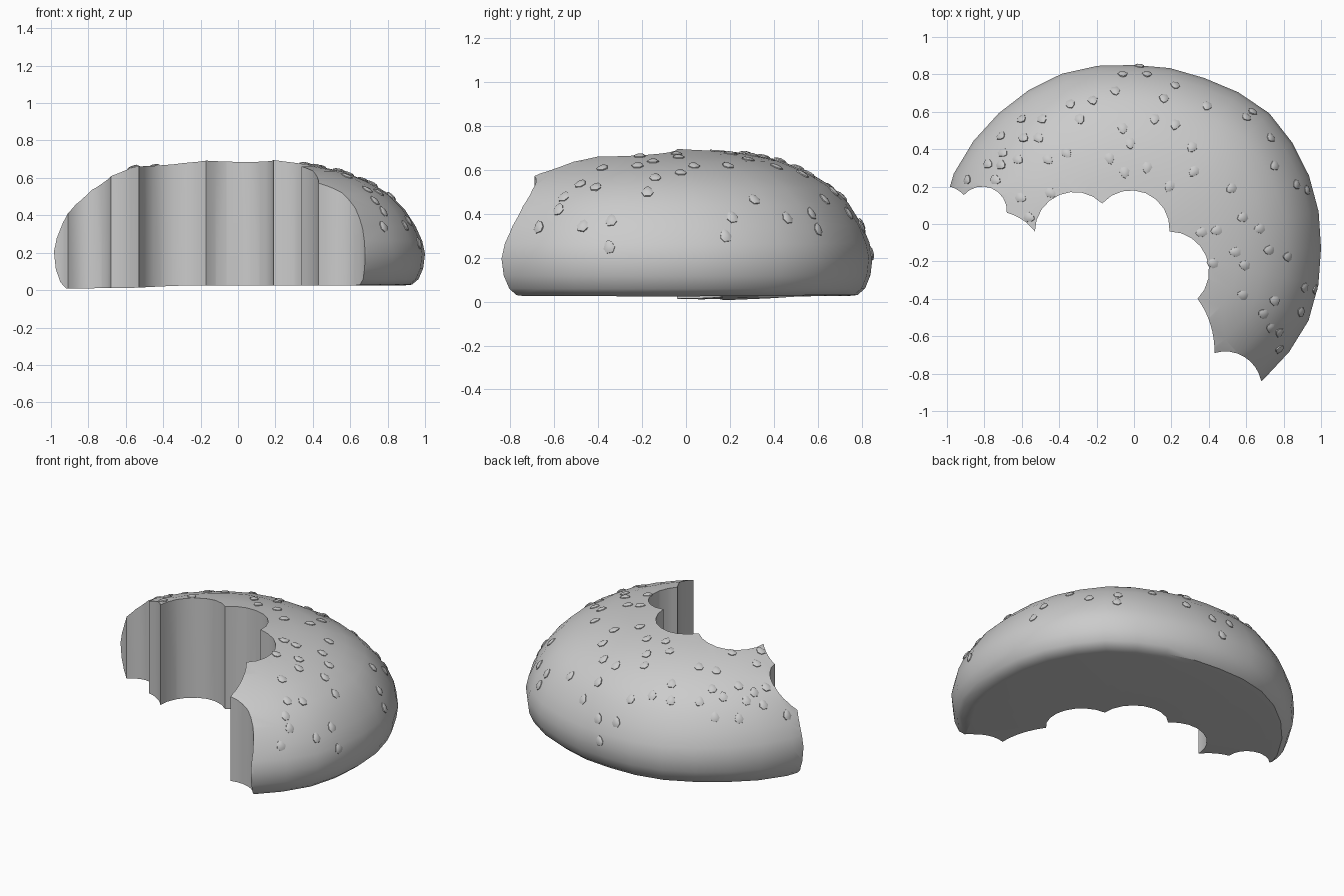
import bpy, bmesh, math
from mathutils import Vector, Matrix
from mathutils.bvhtree import BVHTree

if "Cube" in bpy.data.objects:
    bpy.data.objects.remove(bpy.data.objects["Cube"])

CENTRE = Vector((0, -0.13, 0))
SEGS = 32


def new_object(name, bm):
    mesh = bpy.data.meshes.new(name)
    bmesh.ops.recalc_face_normals(bm, faces=bm.faces)
    bm.to_mesh(mesh)
    obj = bpy.data.objects.new(name, mesh)
    bpy.context.collection.objects.link(obj)
    return obj


def smooth(obj, angle):
    bpy.ops.object.select_all(action='DESELECT')
    obj.select_set(True)
    bpy.context.view_layer.objects.active = obj
    bpy.ops.object.shade_smooth_by_angle(angle=math.radians(angle))


# Bun: domed profile swept round a slightly uneven outline
profile = [(0.2, 0.7), (0.4, 0.675), (0.56, 0.645), (0.7, 0.59), (0.81, 0.525),
           (0.89, 0.445), (0.95, 0.35), (0.985, 0.27), (1.0, 0.2),
           (0.99, 0.12), (0.965, 0.06), (0.93, 0.03), (0.88, 0.025)]
radii = [1.0, 1.013, 1.022, 0.985, 0.98, 1.01, 1.022, 1.043,
         1.04, 1.02, 1.0, 1.0, 1.0, 0.99, 0.985, 1.01]   # every 22.5 degrees


def shape_point(r, z, i):
    a = i * math.tau / SEGS
    k = i * 16 / SEGS
    lo = int(k)
    s = radii[lo % 16] * (1 - k + lo) + radii[(lo + 1) % 16] * (k - lo)
    x, y = r * s * math.cos(a), CENTRE.y + r * s * math.sin(a)
    z -= 0.02 * x * z / 0.7
    if z < 0.2:                                   # sagging left rim
        z -= 0.028 * min(1, max(0, (-x - 0.6) / 0.35)) * (1 - z / 0.2)
    return (x, y, z)


bm = bmesh.new()
rings = [[bm.verts.new(shape_point(r, z, i)) for i in range(SEGS)] for r, z in profile]
for a, b in zip(rings, rings[1:]):
    for i in range(SEGS):
        j = (i + 1) % SEGS
        bm.faces.new((a[i], b[i], b[j], a[j]))
for ring, z in ((rings[0], 0.705), (rings[-1], 0.025)):
    pole = bm.verts.new((0, CENTRE.y, z))
    for i in range(SEGS):
        bm.faces.new((ring[i], ring[(i + 1) % SEGS], pole))
bun = new_object("bun", bm)
tree = BVHTree.FromBMesh(bm)

# Bite: chain of tooth arcs, extruded as a cutter
cusps = [(0.68, -0.84), (0.43, -0.69), (0.34, -0.4), (0.19, -0.04), (-0.17, 0.11),
         (-0.53, -0.04), (-0.68, 0.06), (-0.91, 0.155), (-1.02, 0.205)]
depths = [0.065, 0.025, 0.13, 0.14, 0.13, 0.015, 0.09, 0.012]
outline = [(0.7, -0.95)]
for p, q, d in zip(cusps, cusps[1:], depths):
    p, q = Vector(p), Vector(q)
    n = Vector(((q - p).y, -(q - p).x)).normalized()
    half = (q - p).length / 2
    rad = (half * half + d * d) / (2 * d)
    mid = (p + q) / 2
    c = mid - n * (rad - d)
    sweep = math.asin(min(1, half / rad))
    u = (q - p).normalized()
    for k in range(8):
        t = sweep * (k / 4 - 1)
        outline.append(tuple(c + n * rad * math.cos(t) + u * rad * math.sin(t)))
outline += [cusps[-1], (-1.3, 0.3), (-1.3, -1.4), (0.72, -1.4)]
bm = bmesh.new()
face = bm.faces.new([bm.verts.new((x, y, -0.3)) for x, y in outline])
ext = bmesh.ops.extrude_face_region(bm, geom=[face])["geom"]
bmesh.ops.translate(bm, vec=(0, 0, 1.5), verts=[g for g in ext if isinstance(g, bmesh.types.BMVert)])
cutter = new_object("bite_cutter", bm)
cutter.hide_render = True
mod = bun.modifiers.new("bite", 'BOOLEAN')
mod.operation, mod.solver, mod.object = 'DIFFERENCE', 'EXACT', cutter
bpy.context.view_layer.objects.active = bun
bpy.ops.object.modifier_apply(modifier=mod.name)
bpy.data.objects.remove(cutter)
smooth(bun, 35)

# Sesame seeds: flat teardrops lying on the crust, tips pointing uphill
top_seeds = [(-.06, .8), (.07, .8), (.03, .843), (-.1, .71), (.22, .74), (.16, .67), (-.34, .64),
             (-.22, .66), (-.29, .56), (-.06, .51), (.11, .56), (.22, .53), (.39, .63), (.6, .57),
             (-.6, .56), (-.49, .56), (-.59, .46), (-.51, .46), (-.71, .47), (-.7, .38), (-.78, .32),
             (-.71, .315), (-.62, .345), (-.46, .345), (-.36, .38), (-.13, .35), (-.02, .43),
             (-.05, .275), (.07, .3), (.31, .41), (.32, .28), (.19, .2), (.52, .19), (.73, .46),
             (.75, .31), (-.89, .235), (-.74, .235), (-.605, .14), (-.56, .035), (-.445, .165),
             (.58, .035), (.36, -.045), (.44, -.035), (.67, -.025), (.54, -.15), (.72, -.14),
             (.82, -.175), (.59, -.22), (.42, -.21), (.58, -.38), (.75, -.41), (.69, -.48),
             (.73, -.555)]
side_seeds = [(-.67, .34), (-.58, .42), (-.47, .345), (-.34, .37), (-.35, .25),
              (.21, .385), (.18, .3), (.6, .33)]      # (y, z) on the right flank
hits = [tree.ray_cast(Vector((x, y, 2)), Vector((0, 0, -1))) for x, y in top_seeds]
hits += [tree.ray_cast(Vector((2, y, z)), Vector((-1, 0, 0))) for y, z in side_seeds]

bm = bmesh.new()
for loc, nor, *_ in hits:
    if loc is None:
        continue
    if nor.dot(loc - Vector((0, CENTRE.y, 0.2))) < 0:
        nor = -nor
    inward = CENTRE - loc
    inward.z = 0
    up = (inward - nor * inward.dot(nor)).normalized()
    side = up.cross(nor)
    frame = Matrix((side, up, nor)).transposed().to_4x4()
    frame.translation = loc + nor * 0.001
    verts = bmesh.ops.create_uvsphere(bm, u_segments=7, v_segments=5, radius=1)["verts"]
    for v in verts:
        x, y, z = v.co
        v.co = frame @ Vector((x * (0.027 - 0.009 * y), y * 0.034, z * 0.011))
seeds = new_object("sesame_seeds", bm)
smooth(seeds, 40)
